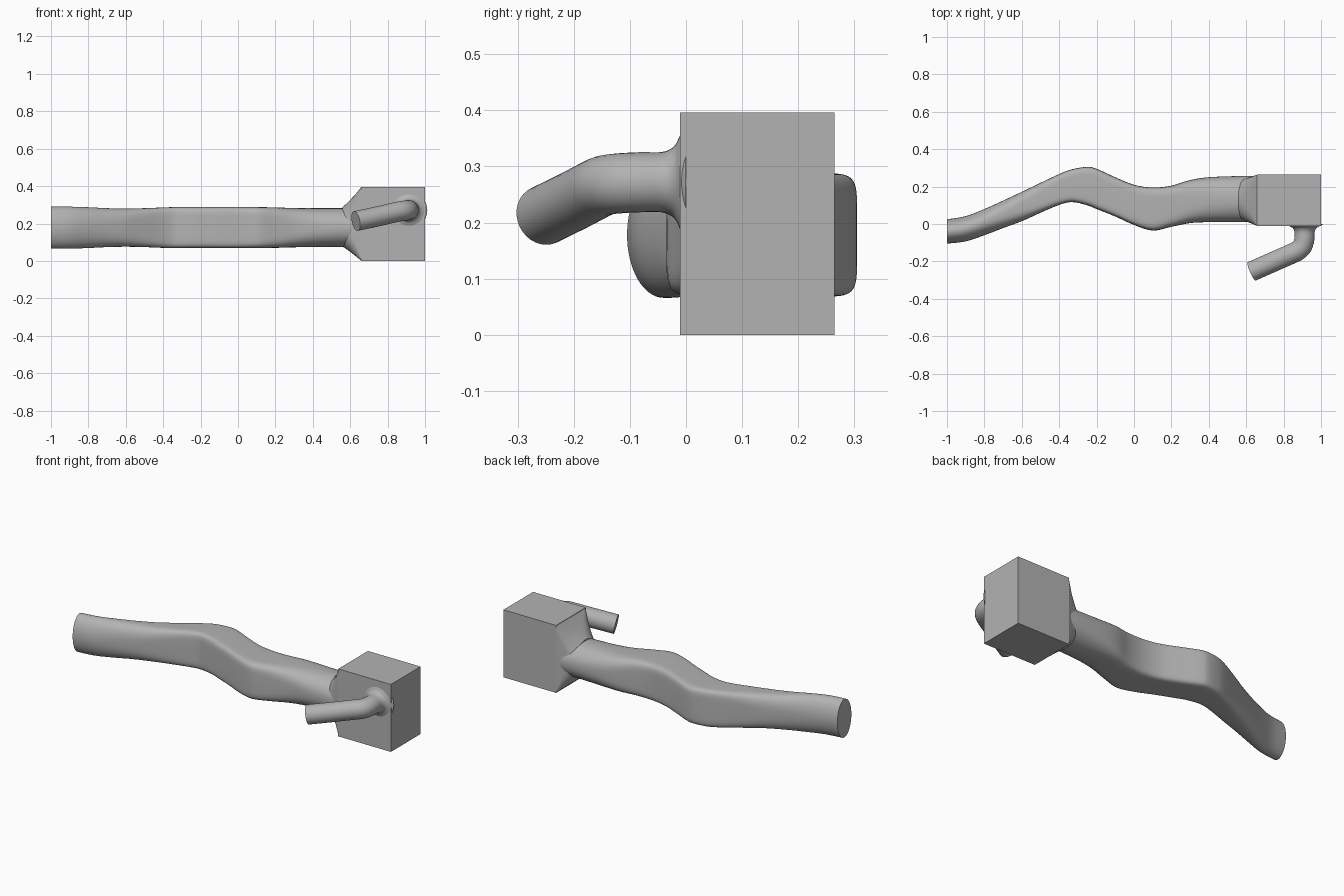
import bpy
import bmesh
from math import cos, sin, pi, radians, copysign
from mathutils import Vector, Matrix

if "Cube" in bpy.data.objects:
    bpy.data.objects.remove(bpy.data.objects["Cube"])

GREY = (0.45, 0.45, 0.45, 1)
grey = bpy.data.materials.new("plain grey")
grey.use_nodes = True
grey.diffuse_color = GREY
grey.node_tree.nodes["Principled BSDF"].inputs["Base Color"].default_value = GREY


def finish(name, bm, smooth=True):
    """Turn a bmesh into a named, shaded object."""
    bmesh.ops.recalc_face_normals(bm, faces=bm.faces)
    mesh = bpy.data.meshes.new(name)
    bm.to_mesh(mesh)
    bm.free()
    ob = bpy.data.objects.new(name, mesh)
    bpy.context.collection.objects.link(ob)
    mesh.materials.append(grey)
    if smooth:
        smooth_shade(ob)
    return ob


def smooth_shade(ob):
    bpy.ops.object.select_all(action="DESELECT")
    ob.select_set(True)
    bpy.context.view_layer.objects.active = ob
    bpy.ops.object.shade_smooth_by_angle(angle=radians(35))


def loft(name, rings):
    """Skin a list of rings and cap both ends."""
    bm = bmesh.new()
    rows = [[bm.verts.new(p) for p in ring] for ring in rings]
    n = len(rows[0])
    for a, b in zip(rows, rows[1:]):
        for i in range(n):
            j = (i + 1) % n
            bm.faces.new((a[i], a[j], b[j], b[i]))
    bm.faces.new(rows[0])
    bm.faces.new(rows[-1])
    return finish(name, bm)


def spline(keys, steps):
    """Smooth interpolation through tuples of numbers."""
    pts = [keys[0]] + keys + [keys[-1]]
    out = []
    for a, b, c, d in zip(pts, pts[1:], pts[2:], pts[3:]):
        for s in range(steps):
            t = s / steps
            out.append([q + t / 2 * (r - p + t * (2 * p - 5 * q + 4 * r - u
                        + t * (3 * (q - r) + u - p)))
                        for p, q, r, u in zip(a, b, c, d)])
    return out + [list(keys[-1])]


def section(x, y, z, hy, hz, power, n=64):
    """Superellipse across the x axis."""
    def bend(v):
        return copysign(abs(v) ** (2 / power), v) if abs(v) > 1e-6 else 0
    return [(x, y + hy * bend(cos(2 * pi * i / n)), z + hz * bend(sin(2 * pi * i / n)))
            for i in range(n)]


# Wavy arm: x, back edge, front edge, half height, squareness
ARM = [
    (-1.0, .025, -.105, .112, 2), (-.9, .042, -.093, .112, 2),
    (-.8, .08, -.06, .109, 2.2), (-.7, .125, -.022, .104, 2.6),
    (-.6, .172, .015, .102, 3.2), (-.5, .22, .06, .104, 4.5),
    (-.4, .267, .102, .108, 6), (-.33, .293, .117, .11, 7),
    (-.25, .305, .1, .11, 7), (-.2, .295, .08, .11, 7),
    (-.1, .25, .04, .11, 7), (0, .21, -.005, .11, 7),
    (.1, .195, -.035, .11, 6.5), (.2, .205, -.015, .108, 5),
    (.3, .235, .005, .105, 3.5), (.4, .25, .01, .104, 2.6),
    (.55, .256, .01, .104, 2.2), (.67, .257, .01, .104, 2.2),
]
arm = loft("wavy_arm", [section(x, (b + f) / 2, .178, (b - f) / 2, h, p)
                        for x, b, f, h, p in spline(ARM, 4)])

# Oval hole square to the slanted middle of the arm
bm = bmesh.new()
bmesh.ops.create_cone(bm, cap_ends=True, segments=48, radius1=1, radius2=1, depth=1)
axis = Vector((.41, .91, 0)).normalized()
bm.transform(Matrix.Translation((-.178, .178, .18))
             @ axis.to_track_quat("Z", "Y").to_matrix().to_4x4()
             @ Matrix.Diagonal((.08, .029, .5, 1)))
cutter = finish("hole_cutter", bm, False)
cutter.hide_render = True
cut = arm.modifiers.new("oval hole", "BOOLEAN")
cut.operation = "DIFFERENCE"
cut.solver = "EXACT"
cut.object = cutter
bpy.ops.object.select_all(action="DESELECT")
arm.select_set(True)
bpy.context.view_layer.objects.active = arm
bpy.ops.object.modifier_apply(modifier=cut.name)
bpy.data.objects.remove(cutter)
smooth_shade(arm)

# Block at the end of the arm
bm = bmesh.new()
bmesh.ops.create_cube(bm, size=1)
bm.transform(Matrix.Translation((.829, .127, .198)) @ Matrix.Diagonal((.342, .275, .396, 1)))
finish("end_block", bm, False)

# Flared collar from round arm to square block
loft("flared_collar", [section(.56, .13, .182, .104, .106, 2),
                       section(.59, .13, .186, .112, .13, 3),
                       section(.625, .128, .191, .124, .162, 6),
                       section(.66, .127, .198, .1375, .198, 80)])

# Bent handle: path followed by radius, flared where it meets the block
HANDLE = [(.912, .0, .272, .1), (.912, -.01, .272, .085), (.912, -.018, .272, .068),
          (.912, -.028, .272, .059), (.912, -.045, .272, .0535),
          (.911, -.08, .272, .0535), (.9, -.118, .27, .0535), (.876, -.142, .267, .0535),
          (.845, -.158, .261, .0535), (.75, -.2, .239, .0535), (.63, -.253, .213, .0535)]
path = spline(HANDLE, 3)
centres = [Vector(p[:3]) for p in path]
rings = []
for i, c in enumerate(centres):
    along = centres[min(i + 1, len(centres) - 1)] - centres[max(i - 1, 0)]
    turn = along.to_track_quat("Z", "Y")
    rings.append([c + turn @ Vector((cos(a), sin(a), 0)) * path[i][3]
                  for a in (2 * pi * k / 32 for k in range(32))])
loft("bent_handle", rings)
